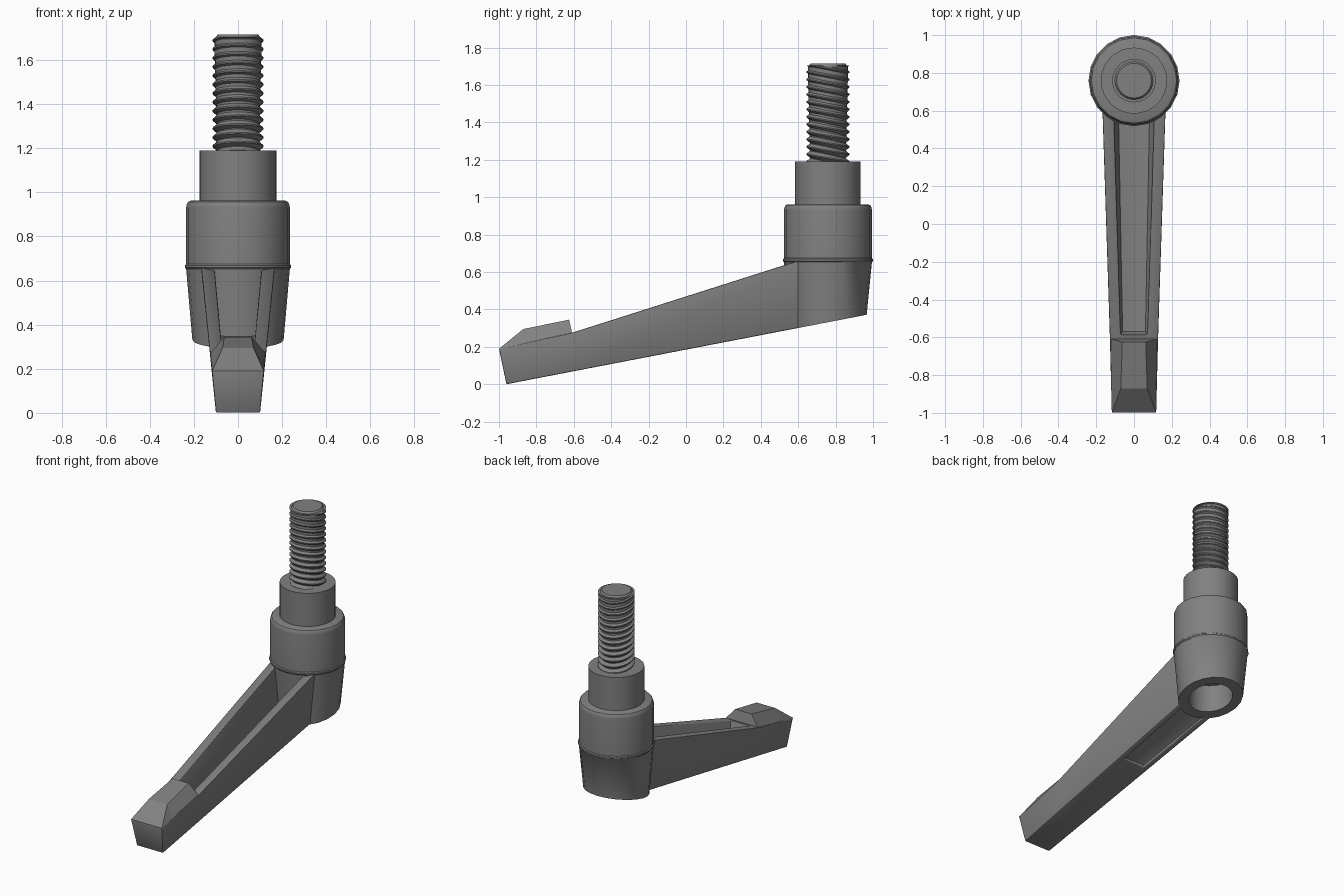
import bpy, bmesh
from math import pi, cos, sin, radians

if "Cube" in bpy.data.objects:
    bpy.data.objects.remove(bpy.data.objects["Cube"])

AXIS_Y = 0.759                      # hub / screw axis
GREY = bpy.data.materials.new("dark_grey")
GREY.diffuse_color = (0.22, 0.22, 0.22, 1)
GREY.use_nodes = True
GREY.node_tree.nodes["Principled BSDF"].inputs["Base Color"].default_value = GREY.diffuse_color


def under(y):                       # sloping underside of the whole handle
    return 0.1927 * (y + 0.96)


def finish(name, bm, angle=35):
    bmesh.ops.recalc_face_normals(bm, faces=bm.faces)
    me = bpy.data.meshes.new(name)
    bm.to_mesh(me)
    bm.free()
    me.materials.append(GREY)
    ob = bpy.data.objects.new(name, me)
    bpy.context.collection.objects.link(ob)
    me.shade_smooth()
    me.set_sharp_from_angle(angle=radians(angle))
    return ob


def lathe(name, profile, n=32, tilt=0.0, zmin=0.0, zmax=2.0, angle=35):
    """Revolve (radius, z) points; z None puts the point on the sloping underside.
    tilt leans the rings along y, clipped between zmin and zmax."""
    bm = bmesh.new()
    rows = []
    for r, z in profile:
        row = []
        for i in range(n):
            a = 2 * pi * i / n
            y = AXIS_Y + r * sin(a)
            h = under(y) if z is None else min(max(z - tilt * sin(a), zmin), zmax)
            row.append(bm.verts.new((r * cos(a), y, h)))
        rows.append(row)
    for a, b in zip(rows, rows[1:]):
        for i in range(n):
            j = (i + 1) % n
            bm.faces.new((a[i], a[j], b[j], b[i]))
    bm.faces.new(rows[0])
    bm.faces.new(rows[-1])
    return finish(name, bm, angle)


def loft(name, sections):
    """Mirror-symmetric bar; section = (low half width, y, z, high half width, y, z)."""
    bm = bmesh.new()
    loops = []
    for wb, yb, zb, wt, yt, zt in sections:
        loops.append([bm.verts.new(p) for p in
                      ((-wb, yb, zb), (wb, yb, zb), (wt, yt, zt), (-wt, yt, zt))])
    for a, b in zip(loops, loops[1:]):
        for i in range(4):
            j = (i + 1) % 4
            bm.faces.new((a[i], a[j], b[j], b[i]))
    bm.faces.new(loops[0])
    bm.faces.new(loops[-1])
    return finish(name, bm)


# Hub with rounded shoulder, parting lip, tapered skirt and blind hole below
lathe("hub", [(0.10, 0.962), (0.215, 0.962), (0.226, 0.957), (0.233, 0.945), (0.235, 0.93),
              (0.235, 0.674), (0.241, 0.669), (0.241, 0.659), (0.235, 0.652),
              (0.207, None), (0.201, None), (0.14, None), (0.14, 0.50)], n=20)

# Metal collar and screw core with chamfered end
lathe("collar", [(0.175, 0.95), (0.175, 1.19)])
lathe("screw_core", [(0.094, 1.18), (0.108, 1.695), (0.092, 1.715)], n=24)

# Thread: leaning ridges, one pitch of lean across the screw
PITCH = 0.04
ridges = []
for k in range(-1, 14):
    z = 1.19 + PITCH * k
    ridges += [(0.095, z), (0.115, z + 0.4 * PITCH), (0.115, z + 0.55 * PITCH),
               (0.095, z + 0.95 * PITCH)]
lathe("screw_thread", ridges, n=32, tilt=PITCH / 2, zmin=1.185, zmax=1.704, angle=30)

# Lever arm: tapered bar, hollowed from above and recessed below
arm = loft("lever_arm", [(0.100, -0.96, 0.0, 0.118, -1.0, 0.19),
                         (0.107, -0.61, under(-0.61), 0.128, -0.61, 0.275),
                         (0.130, 0.615, under(0.615), 0.168, 0.615, 0.665)])
cutters = [
    loft("channel_cutter", [(0.062, -0.57, under(-0.57) + 0.055, 0.085, -0.61, 0.50),
                            (0.085, 0.65, under(0.65) + 0.055, 0.125, 0.65, 0.90)]),
    loft("recess_cutter", [(0.080, 0.0, under(0) - 0.05, 0.080, 0.0, under(0) + 0.016),
                           (0.095, 0.65, under(0.65) - 0.05, 0.095, 0.65, under(0.65) + 0.016)]),
]
for c in cutters:
    c.hide_render = True
    m = arm.modifiers.new("cut", 'BOOLEAN')
    m.operation, m.object, m.solver = 'DIFFERENCE', c, 'EXACT'
m = arm.modifiers.new("soft_edges", 'BEVEL')
m.width, m.segments, m.limit_method = 0.006, 2, 'ANGLE'
m.angle_limit = radians(30)
dg = bpy.context.evaluated_depsgraph_get()
me = bpy.data.meshes.new_from_object(arm.evaluated_get(dg))
arm.modifiers.clear()
arm.data = me
me.shade_smooth()
me.set_sharp_from_angle(angle=radians(35))
for c in cutters:
    bpy.data.objects.remove(c)

# Chamfered thumb pad on the tip, flat faceted
pad = loft("thumb_pad", [(0.117, -0.998, 0.187, 0.117, -0.998, 0.191),
                         (0.120, -0.87, 0.214, 0.070, -0.87, 0.295),
                         (0.126, -0.608, 0.270, 0.062, -0.625, 0.345)])
pad.data.shade_flat()
